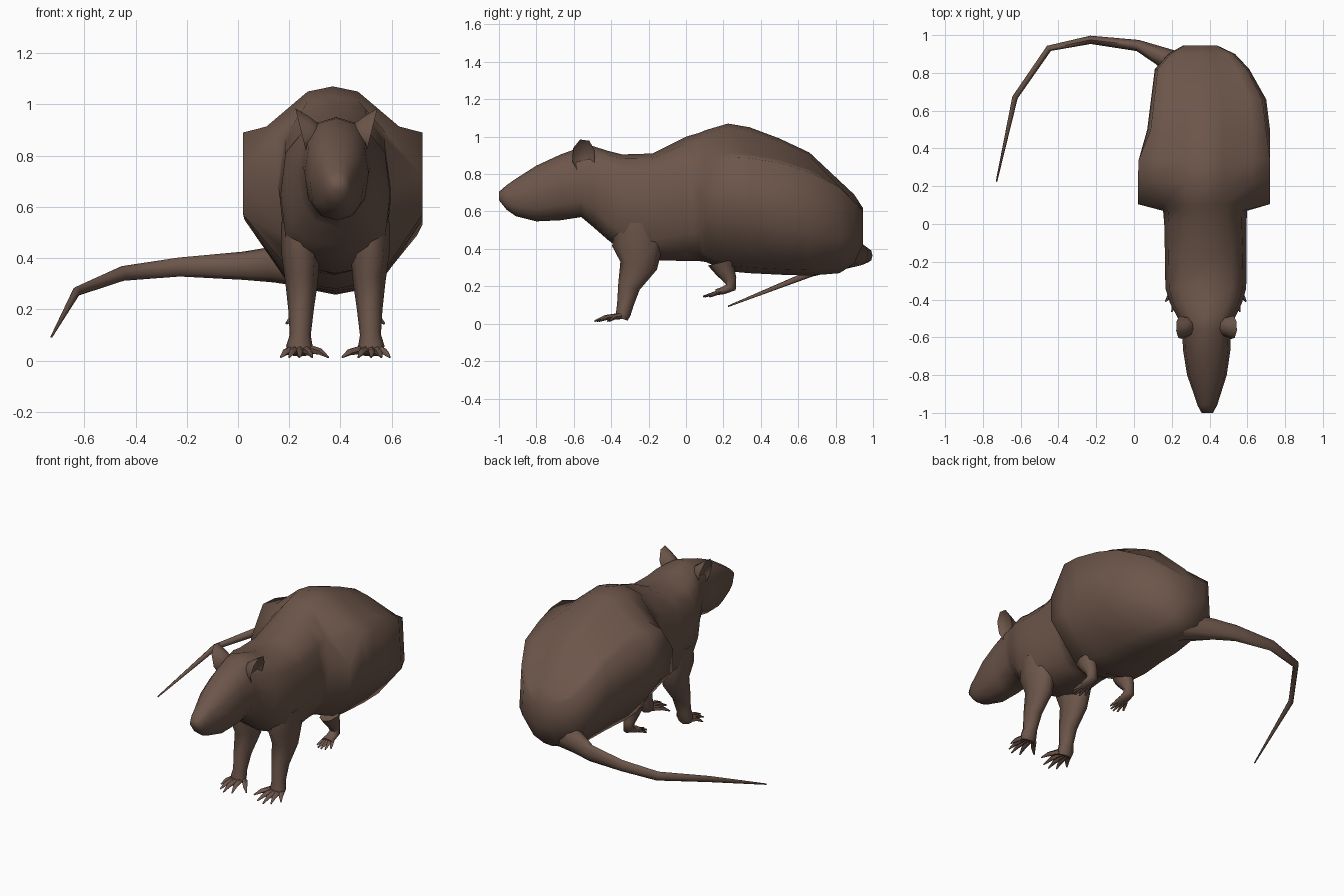
import bpy, bmesh, math
from mathutils import Vector

if "Cube" in bpy.data.objects:
    bpy.data.objects.remove(bpy.data.objects["Cube"])

CX = 0.38  # body centre line

fur = bpy.data.materials.new("brown fur")
fur.diffuse_color = (0.15, 0.092, 0.068, 1)
fur.use_nodes = True
fur.node_tree.nodes["Principled BSDF"].inputs["Base Color"].default_value = fur.diffuse_color


def finish(name, bm, angle=70):
    bmesh.ops.recalc_face_normals(bm, faces=bm.faces)
    me = bpy.data.meshes.new(name)
    bm.to_mesh(me)
    bm.free()
    ob = bpy.data.objects.new(name, me)
    bpy.context.collection.objects.link(ob)
    me.materials.append(fur)
    bpy.ops.object.select_all(action='DESELECT')
    ob.select_set(True)
    bpy.context.view_layer.objects.active = ob
    bpy.ops.object.shade_smooth_by_angle(angle=math.radians(angle))
    return ob


def loft(name, rings, angle=70):
    bm = bmesh.new()
    vs = [[bm.verts.new(p) for p in r] for r in rings]
    n = len(vs[0])
    for a, b in zip(vs, vs[1:]):
        for i in range(n):
            j = (i + 1) % n
            bm.faces.new((a[i], a[j], b[j], b[i]))
    bm.faces.new(vs[0])
    bm.faces.new(vs[-1][::-1])
    return finish(name, bm, angle)


def tube(name, path, axis, n=8):
    """Path of (x, y, z, radius along axis, radius across)."""
    pts = [Vector(p[:3]) for p in path]
    rings = []
    for i, p in enumerate(pts):
        t = (pts[min(i + 1, len(pts) - 1)] - pts[max(i - 1, 0)]).normalized()
        b = t.cross(Vector(axis)).normalized()
        a = b.cross(t)
        ra, rb = path[i][3:]
        rings.append([p + a * ra * math.cos(k * math.tau / n)
                      + b * rb * math.sin(k * math.tau / n) for k in range(n)])
    return loft(name, rings)


def oval(y, cx, hw, top, bot, n=12):
    """Ring that starts at the spine and runs down the right side."""
    e = .66 if -.45 < y < -.1 else .85  # boxier at the chest
    zc, hz = (top + bot) / 2, (top - bot) / 2
    out = []
    for k in range(n):
        a = math.pi / 2 - k * math.tau / n
        c, s = math.cos(a), math.sin(a)
        out.append((cx + hw * math.copysign(abs(c) ** e, c), y,
                    zc + hz * math.copysign(abs(s) ** e, s)))
    return out


def haunch_ring(y, left, right, top, t, m, b):
    """Flat-sided ring with the same point order as oval."""
    f, k = (.62, .5) if y < .2 else (.74, .13)
    tuck = 1 if y < .45 else .94
    half = [(.28, top - .02), (f, t + k * (top - t)), (tuck, t), (1, m), (.5, b + .03)]
    return ([(.37, y, top)] + [(.37 + right * u, y, z) for u, z in half]
            + [(.38, y, b)] + [(.37 - left * u, y, z) for u, z in half[::-1]])


# head, neck and chest: y, centre x, half width, top, bottom
front = [(-1.0, .388, .03, .705, .66), (-.96, .388, .052, .74, .61),
         (-.91, .388, .068, .775, .575), (-.80, .386, .105, .845, .547),
         (-.67, .385, .125, .905, .553), (-.56, .384, .13, .945, .57),
         (-.50, .383, .15, .95, .52), (-.42, .381, .19, .925, .45),
         (-.34, .38, .214, .905, .39), (-.18, .38, .216, .91, .34),
         (0, .378, .218, 1.0, .335), (.07, .376, .222, 1.02, .335)]
# haunches and rump: y, left width, right width, spine, outer top, middle, bottom
rear = [(.105, .35, .35, 1.035, .72, .57, .33), (.225, .35, .35, 1.07, .89, .57, .28),
        (.34, .345, .35, 1.05, .885, .55, .27), (.50, .30, .35, .99, .86, .53, .262),
        (.66, .28, .33, .915, .81, .49, .257), (.82, .26, .24, .765, .73, .46, .27),
        (.90, .19, .165, .69, .65, .46, .32), (.945, .11, .07, .62, .60, .50, .42)]
loft("body", [oval(*r) for r in front] + [haunch_ring(*r) for r in rear], 110)

# tail sweeping round to the left: x, y, z, vertical and sideways radius
tail = [(.34, .78, .365, .09, .10), (.14, .89, .375, .07, .05),
        (.02, .945, .37, .055, .03), (-.23, .975, .365, .037, .022),
        (-.45, .93, .34, .029, .017), (-.63, .67, .27, .019, .015),
        (-.728, .225, .093, .004, .004)]
tube("tail", tail, (0, 0, 1))

for s, side in ((-1, "left"), (1, "right")):
    def at(path):
        return [(CX + s * d, *rest) for d, *rest in path]

    # front leg
    tube("front_leg_" + side, at([
        (.137, -.262, .54, .075, .12), (.135, -.258, .42, .076, .137),
        (.132, -.253, .31, .064, .10), (.134, -.305, .20, .05, .06),
        (.137, -.325, .10, .041, .044), (.14, -.335, .055, .052, .04),
        (.14, -.345, .028, .045, .035)]), (1, 0, 0))
    # front toes
    for i, (d, y) in enumerate([(.027, -.42), (.09, -.475), (.14, -.49),
                                (.18, -.465), (.213, -.41)]):
        root = .14 + (d - .14) * .4
        tube(f"front_toe_{side}_{i}", at([
            (root, -.34, .042, .016, .018),
            (root * .45 + d * .55, -.345 + (y + .345) * .6, .034, .014, .013),
            (d, y, .013, .004, .004)]), (1, 0, 0), 5)
    # hind leg and foot
    tube("hind_leg_" + side, at([
        (.14, .195, .33, .055, .08), (.14, .205, .29, .047, .055),
        (.14, .235, .235, .034, .036), (.14, .24, .195, .034, .03),
        (.14, .20, .177, .036, .02), (.14, .16, .168, .04, .016)]), (1, 0, 0))
    # hind toes
    for i, (d, y) in enumerate([(.095, .125), (.12, .10), (.145, .092),
                                (.17, .10), (.19, .13)]):
        root = .14 + (d - .14) * .5
        tube(f"hind_toe_{side}_{i}", at([
            (root, .18, .17, .014, .013), (d, y, .145, .005, .005)]),
            (1, 0, 0), 5)
    # cupped ear flaring from a small root to a tilted rim and back into a hollow
    ear = []
    for d, y, z, ry, rz, tilt in [(.06, -.54, .87, .04, .05, 0),
                                  (.095, -.545, .885, .052, .072, .2),
                                  (.138, -.547, .895, .064, .094, .25),
                                  (.115, -.552, .895, .045, .065, .25)]:
        ear.append([(CX + .004 + s * (d + tilt * rz * math.sin(a)),
                     y + ry * math.cos(a), z + rz * math.sin(a))
                    for a in (k * math.tau / 8 + .3 for k in range(8))])
    loft("ear_" + side, ear)
